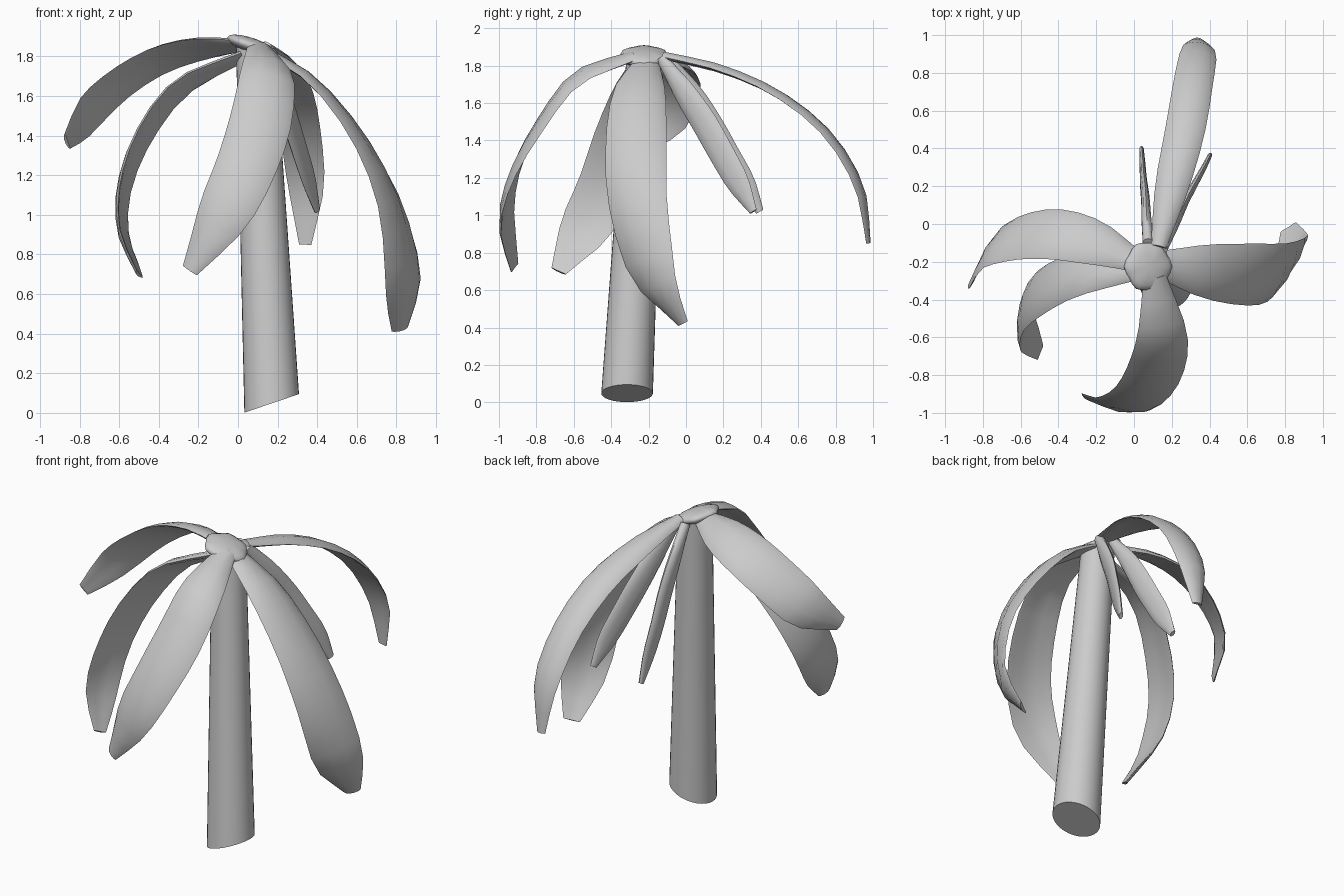
import bpy, bmesh, math
from mathutils import Vector as V, Matrix

if "Cube" in bpy.data.objects:
    bpy.data.objects.remove(bpy.data.objects["Cube"])

def finish(bm, name, angle=50):
    bmesh.ops.recalc_face_normals(bm, faces=bm.faces)
    me = bpy.data.meshes.new(name)
    bm.to_mesh(me)
    bm.free()
    ob = bpy.data.objects.new(name, me)
    bpy.context.collection.objects.link(ob)
    bpy.context.view_layer.objects.active = ob
    ob.select_set(True)
    bpy.ops.object.shade_smooth_by_angle(angle=math.radians(angle))
    ob.select_set(False)
    return ob

def loft(name, rings):
    bm = bmesh.new()
    loops = [[bm.verts.new(p) for p in r] for r in rings]
    n = len(loops[0])
    for a, b in zip(loops, loops[1:]):
        for i in range(n):
            j = (i + 1) % n
            bm.faces.new((a[i], a[j], b[j], b[i]))
    bm.faces.new(loops[0])
    bm.faces.new(loops[-1])
    return finish(bm, name)

def sample(vals, t):
    # smooth curve through evenly spaced values, t in 0..1
    k = len(vals) - 1
    i = min(int(t * k), k - 1)
    f = t * k - i
    b, c = vals[i], vals[i + 1]
    a = vals[i - 1] if i else b * 2 - c
    d = vals[i + 2] if i + 2 <= k else c * 2 - b
    return (b * 2 + (c - a) * f + (a * 2 - b * 5 + c * 4 - d) * f**2
            + (b * 3 - a - c * 3 + d) * f**3) * 0.5

WIDTH = [.4, .85, 1, .99, .88, .3]
HUB = V((.1, -.22, 1.0))

def leaf(name, half, arch, side0, side1, path, thickness=.022):
    # lens-shaped section swept along the midrib, arched outwards
    path = [V(p) for p in path]
    steps, rings = 12, []
    def frame(t):
        tan = (sample(path, min(t + .02, 1)) - sample(path, max(t - .02, 0))).normalized()
        s = V(side0).lerp(V(side1), t * t)
        s = (s - tan * s.dot(tan)).normalized()
        return s, tan.cross(s)
    sign = 1 if frame(.5)[1].dot(sample(path, .5) - HUB) > 0 else -1
    for k in range(steps + 1):
        t = k / steps
        c, w = sample(path, t), half * sample(WIDTH, t)
        s, n = frame(t)
        thick = thickness * (1 - .6 * t)
        ring = []
        for i in range(10):
            a = math.tau * i / 10
            u = math.cos(a)
            lift = thick * math.sin(a) + arch * (w / half) * (.4 - u * u)
            ring.append(c + s * w * u + n * sign * lift)
        rings.append(ring)
    return loft(name, rings)

# trunk with slanted ends
def disc(c, r, slope):
    return [V((c[0] + r * math.cos(a), c[1] + r * math.sin(a), c[2] + slope * r * math.cos(a)))
            for a in (math.tau * i / 32 for i in range(32))]
loft("trunk", [disc((.17, -.315, .048), .138, .34), disc((.09, -.22, 1.82), .1, -.35)])

# crown cap: tilted, flattened, slightly wavy button
bm = bmesh.new()
bmesh.ops.create_uvsphere(bm, u_segments=24, v_segments=10, radius=1)
for v in bm.verts:
    r = .13 * (1 + .05 * math.cos(6 * math.atan2(v.co.y, v.co.x)))
    v.co = V((v.co.x * r, v.co.y * r, v.co.z * .04))
bmesh.ops.transform(bm, verts=bm.verts, matrix=Matrix.Translation((.075, -.225, 1.85))
                    @ Matrix.Rotation(math.radians(20), 4, 'Y'))
finish(bm, "crown_cap", 60)

# large drooping leaves
leaf("right_leaf", .165, .03, (0, 1, 0), (.8, .45, .3),
     [(.12, -.21, 1.83), (.38, -.25, 1.67), (.62, -.27, 1.38),
      (.78, -.26, 1.05), (.845, -.18, .68), (.82, -.02, .42)])
leaf("front_leaf", .155, .03, (1, 0, -.25), (.8, -.4, -.3),
     [(.11, -.28, 1.85), (.15, -.58, 1.74), (.12, -.77, 1.5),
      (.04, -.91, 1.25), (-.08, -.97, 1.0), (-.245, -.92, .72)])
leaf("upper_left_leaf", .15, .02, (-.1, -.8, .35), (-.3, -.5, .6),
     [(.02, -.2, 1.86), (-.2, -.1, 1.845), (-.41, -.05, 1.785),
      (-.6, -.06, 1.67), (-.76, -.13, 1.52), (-.865, -.32, 1.37)])
leaf("lower_left_leaf", .15, .025, (-.2, -.9, .3), (-.1, -.95, -.1),
     [(.02, -.24, 1.8), (-.29, -.26, 1.65), (-.48, -.34, 1.41),
      (-.58, -.43, 1.15), (-.585, -.55, .91), (-.5, -.68, .7)])
leaf("back_leaf", .105, .025, (1, -.2, .1), (1, -.2, .1),
     [(.13, -.12, 1.85), (.2, .2, 1.775), (.27, .5, 1.64),
      (.315, .76, 1.43), (.345, .93, 1.15), (.34, .975, .85)])

# narrow upright blades at the back
leaf("small_back_leaf", .07, 0, (0, .87, .5), (0, .87, .5),
     [(.075, -.1, 1.84), (.065, .03, 1.65), (.06, .13, 1.48),
      (.05, .22, 1.32), (.045, .31, 1.17), (.04, .395, 1.02)], .03)
leaf("small_side_leaf", .075, 0, (.4, .78, .5), (.4, .78, .5),
     [(.15, -.13, 1.84), (.21, -.01, 1.66), (.26, .1, 1.49),
      (.31, .19, 1.33), (.36, .28, 1.17), (.4, .36, 1.02)], .03)
